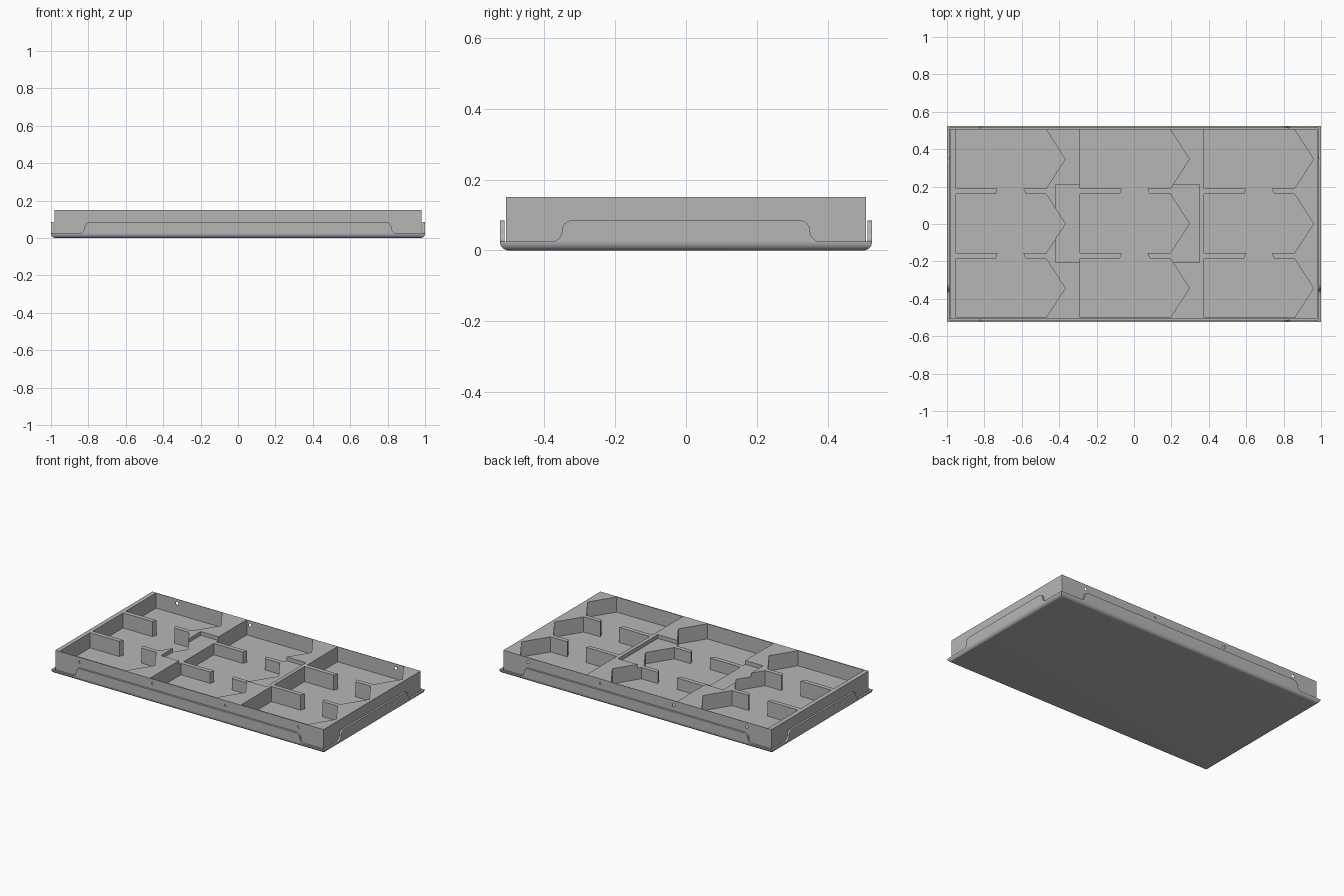
import bpy, bmesh, math

if "Cube" in bpy.data.objects:
    bpy.data.objects.remove(bpy.data.objects["Cube"])

GREY = (0.47, 0.47, 0.47, 1)
grey = bpy.data.materials.new("light_grey")
grey.use_nodes = True
grey.diffuse_color = GREY
grey.node_tree.nodes["Principled BSDF"].inputs["Base Color"].default_value = GREY


def prism(bm, base, offset):
    """Closed solid: a base polygon pushed along an offset."""
    low = [bm.verts.new(p) for p in base]
    high = [bm.verts.new([a + b for a, b in zip(p, offset)]) for p in base]
    bm.faces.new(low)
    bm.faces.new(high)
    n = len(base)
    for i in range(n):
        j = (i + 1) % n
        bm.faces.new((low[i], low[j], high[j], high[i]))


def box(bm, x0, x1, y0, y1, z0, z1):
    prism(bm, [(x0, y0, z0), (x1, y0, z0), (x1, y1, z0), (x0, y1, z0)], (0, 0, z1 - z0))


def make(name, bm):
    bmesh.ops.recalc_face_normals(bm, faces=bm.faces[:])
    mesh = bpy.data.meshes.new(name)
    bm.to_mesh(mesh)
    bm.free()
    mesh.materials.append(grey)
    obj = bpy.data.objects.new(name, mesh)
    bpy.context.collection.objects.link(obj)
    return obj


def cut(target, bm):
    """Subtract a cutter from the target, then discard the cutter."""
    cutter = make("cutter", bm)
    cutter.hide_render = True
    mod = target.modifiers.new("cut", "BOOLEAN")
    mod.operation, mod.solver, mod.object = "DIFFERENCE", "EXACT", cutter
    graph = bpy.context.evaluated_depsgraph_get()
    result = bpy.data.meshes.new_from_object(target.evaluated_get(graph))
    target.modifiers.clear()
    target.data = result
    bpy.data.objects.remove(cutter)


# Main insert block
TOP, FLOOR = 0.15, 0.05
bm = bmesh.new()
box(bm, -0.982, 0.982, -0.508, 0.508, 0.012, TOP)
insert = make("insert_block", bm)

# Shallow central recess
bm = bmesh.new()
box(bm, -0.42, 0.35, -0.205, 0.21, TOP - 0.025, TOP + 0.1)
cut(insert, bm)

# Nine arrow-shaped pockets
COLUMNS = (-0.953, -0.289, 0.375)
HALF = 0.158
bm = bmesh.new()
for x in COLUMNS:
    for y in (-0.343, 0.002, 0.347):
        outline = [(x, y - HALF), (x + 0.483, y - HALF), (x + 0.585, y),
                   (x + 0.483, y + HALF), (x, y + HALF)]
        prism(bm, [(a, b, FLOOR) for a, b in outline], (0, 0, 0.2))
cut(insert, bm)

# Tapered finger gaps joining neighbouring pockets
bm = bmesh.new()
for x in COLUMNS:
    for y in (-0.1705, 0.1745):
        outline = [(x + 0.213, y - 0.016), (x + 0.375, y - 0.016),
                   (x + 0.361, y + 0.016), (x + 0.224, y + 0.016)]
        prism(bm, [(a, b, FLOOR) for a, b in outline], (0, 0, 0.2))
cut(insert, bm)

# Blind screw holes along the front and back
bm = bmesh.new()
for x in (-0.8, -0.267, 0.267, 0.8):
    for side in (-1, 1):
        ring = [(x + 0.01 * math.cos(i * math.tau / 20), side * 0.503,
                 0.12 + 0.01 * math.sin(i * math.tau / 20)) for i in range(20)]
        prism(bm, ring, (0, side * 0.05, 0))
cut(insert, bm)

# Outer tray with rounded bottom edges
RIM = 0.085
bm = bmesh.new()
box(bm, -1, 1, -0.525, 0.525, 0, RIM)
bottom = [e for e in bm.edges if all(v.co.z < 0.001 for v in e.verts)]
bmesh.ops.bevel(bm, geom=bottom, offset=0.025, segments=8, profile=0.5, affect="EDGES")
tray = make("tray", bm)
bm = bmesh.new()
box(bm, -0.987, 0.987, -0.512, 0.512, 0.015, 0.2)
cut(tray, bm)


def notch(start, end):
    """Outline above the S-shaped drop of the rim, as (along, height)."""
    r, steps = 0.03, 8
    angles = [i * math.pi / 2 / steps for i in range(steps + 1)]
    rise = [(start + r * math.sin(a), RIM - r + r * math.cos(a)) for a in angles]
    fall = [(start + 2 * r - r * math.cos(a), RIM - r - r * math.sin(a)) for a in angles[1:]]
    return [(start, 0.2)] + rise + fall + [(end, RIM - 2 * r), (end, 0.2)]


# Lowered rim at the corners: long sides, then short sides
bm = bmesh.new()
for s in (-1, 1):
    for t in (-1, 1):
        prism(bm, [(s * a, t * 0.509, z) for a, z in notch(0.79, 1.1)], (0, t * 0.1, 0))
cut(tray, bm)
bm = bmesh.new()
for s in (-1, 1):
    for t in (-1, 1):
        prism(bm, [(s * 0.984, t * a, z) for a, z in notch(0.32, 0.6)], (s * 0.1, 0, 0))
cut(tray, bm)

# Smooth the rounded edges, keep corners crisp
for obj in (insert, tray):
    bpy.ops.object.select_all(action="DESELECT")
    obj.select_set(True)
    bpy.context.view_layer.objects.active = obj
    bpy.ops.object.shade_smooth_by_angle(angle=math.radians(30))
